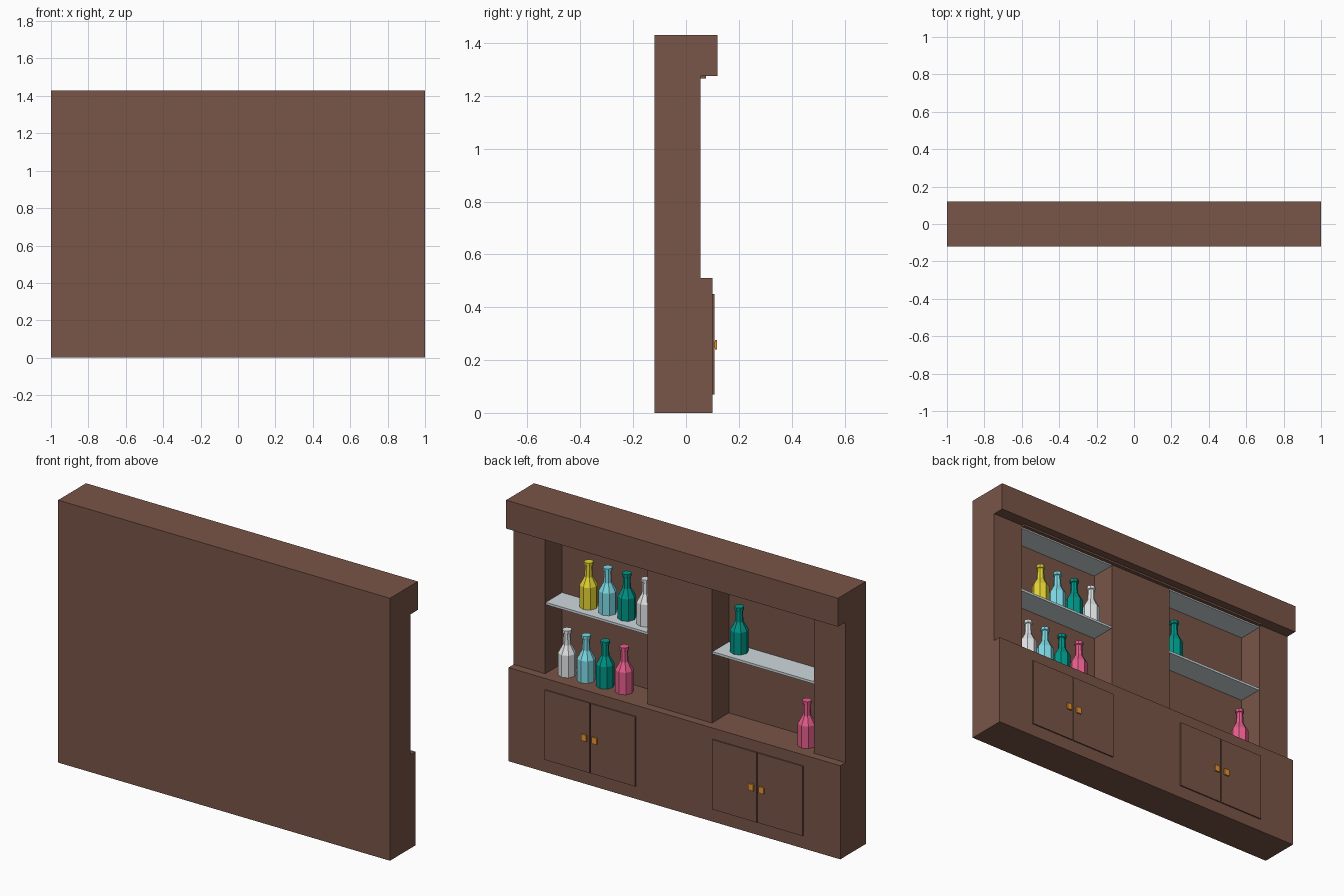
import bpy, bmesh

if "Cube" in bpy.data.objects:
    bpy.data.objects.remove(bpy.data.objects["Cube"])


def material(name, hex_code):
    srgb = [int(hex_code[i:i + 2], 16) / 255 for i in (0, 2, 4)]
    rgba = [c / 12.92 if c < 0.04045 else ((c + 0.055) / 1.055) ** 2.4 for c in srgb] + [1]
    m = bpy.data.materials.new(name)
    m.use_nodes = True
    m.diffuse_color = rgba
    m.node_tree.nodes["Principled BSDF"].inputs["Base Color"].default_value = rgba
    return m


WOOD = material("brown wood", "795548")
GLASS = material("pale grey shelf", "CFD8DC")
BRASS = material("amber handle", "FFA836")
BOTTLE = {
    "yellow": material("yellow bottle", "FFEB3B"),
    "blue": material("light blue bottle", "80DEEA"),
    "teal": material("teal bottle", "009688"),
    "white": material("white bottle", "ECEFF1"),
    "pink": material("pink bottle", "F06292"),
}


def finish(name, bm, mat):
    bmesh.ops.recalc_face_normals(bm, faces=bm.faces)
    mesh = bpy.data.meshes.new(name)
    bm.to_mesh(mesh)
    bm.free()
    mesh.materials.append(mat)
    obj = bpy.data.objects.new(name, mesh)
    bpy.context.collection.objects.link(obj)
    return obj


def box(name, x, y, z, mat=WOOD, chamfer=0):
    """Box from (min, max) ranges, with optional chamfer on the upright +y corners."""
    bm = bmesh.new()
    bmesh.ops.create_cube(bm, size=1)
    for v in bm.verts:
        v.co = [r[0] if c < 0 else r[1] for c, r in zip(v.co, (x, y, z))]
    if chamfer:
        edges = [e for e in bm.edges if all(v.co.y == y[1] for v in e.verts)
                 and e.verts[0].co.x == e.verts[1].co.x]
        bmesh.ops.bevel(bm, geom=edges, offset=chamfer, segments=1, affect="EDGES")
    return finish(name, bm, mat)


def bottle(name, x, y, z, mat, sides=8):
    profile = [(0.046, 0), (0.046, 0.12), (0.021, 0.165), (0.018, 0.225),
               (0.024, 0.228), (0.024, 0.245)]
    bm = bmesh.new()
    rings = []
    for radius, height in profile:
        ring = bmesh.ops.create_circle(bm, segments=sides, radius=radius)["verts"]
        bmesh.ops.translate(bm, verts=ring, vec=(x, y, z + height))
        rings.append(ring)
    for low, high in zip(rings, rings[1:]):
        for i in range(sides):
            j = (i + 1) % sides
            bm.faces.new((low[i], low[j], high[j], high[i]))
    bm.faces.new(rings[0])
    bm.faces.new(rings[-1])
    return finish(name, bm, mat)


# Carcass: back panel, base cabinet, pillars and cornice
BACK, WALL, FACE = -0.12, -0.09, 0.055
BASE_TOP, CORNICE = 0.51, 1.275
box("back_panel", (-1, 1), (BACK, WALL), (BASE_TOP, CORNICE))
box("base_cabinet", (-1, 1), (BACK, 0.1), (0, BASE_TOP))
box("centre_pillar", (-0.195, 0.195), (WALL, FACE), (BASE_TOP, CORNICE))
box("cornice", (-1, 1), (BACK, 0.12), (CORNICE, 1.43), chamfer=0.015)
box("cornice_strip", (-0.81, 0.81), (FACE, 0.075), (1.265, CORNICE))

for side, s in (("left", 1), ("right", -1)):
    def span(a, b):
        return tuple(sorted((s * a, s * b)))

    box(side + "_pillar", span(0.81, 1), (WALL, FACE), (BASE_TOP, CORNICE))

    # Shelves in the niche
    for level, top in (("middle", 0.897), ("top", 1.274)):
        box(f"{side}_{level}_shelf", span(0.195, 0.81), (WALL, 0.05), (top - 0.013, top), GLASS)

    # Pair of doors with handles
    centre = s * 0.504
    for leaf, d in (("outer", 1), ("inner", -1)):
        def across(a, b):
            return tuple(sorted((centre + s * d * a, centre + s * d * b)))

        box(f"{side}_{leaf}_door", across(0.003, 0.273), (0.1, 0.107), (0.07, 0.45))
        box(f"{side}_{leaf}_handle_stem", across(0.022, 0.042), (0.107, 0.111), (0.247, 0.268), BRASS)
        box(f"{side}_{leaf}_handle", across(0.017, 0.047), (0.11, 0.118), (0.24, 0.275), BRASS)

# Bottles: a row of four on each level of the left niche, two in the right niche
for row, first, y, z, colours in (
        ("upper", 0.61, -0.033, 0.897, ("yellow", "blue", "teal", "white")),
        ("lower", 0.719, -0.003, BASE_TOP, ("white", "blue", "teal", "pink"))):
    for i, colour in enumerate(colours):
        bottle(f"{row}_{colour}_bottle", first - 0.115 * i, y, z, BOTTLE[colour])
bottle("right_upper_bottle", -0.3, -0.03, 0.897, BOTTLE["teal"])
bottle("right_lower_bottle", -0.725, -0.005, BASE_TOP, BOTTLE["pink"])
